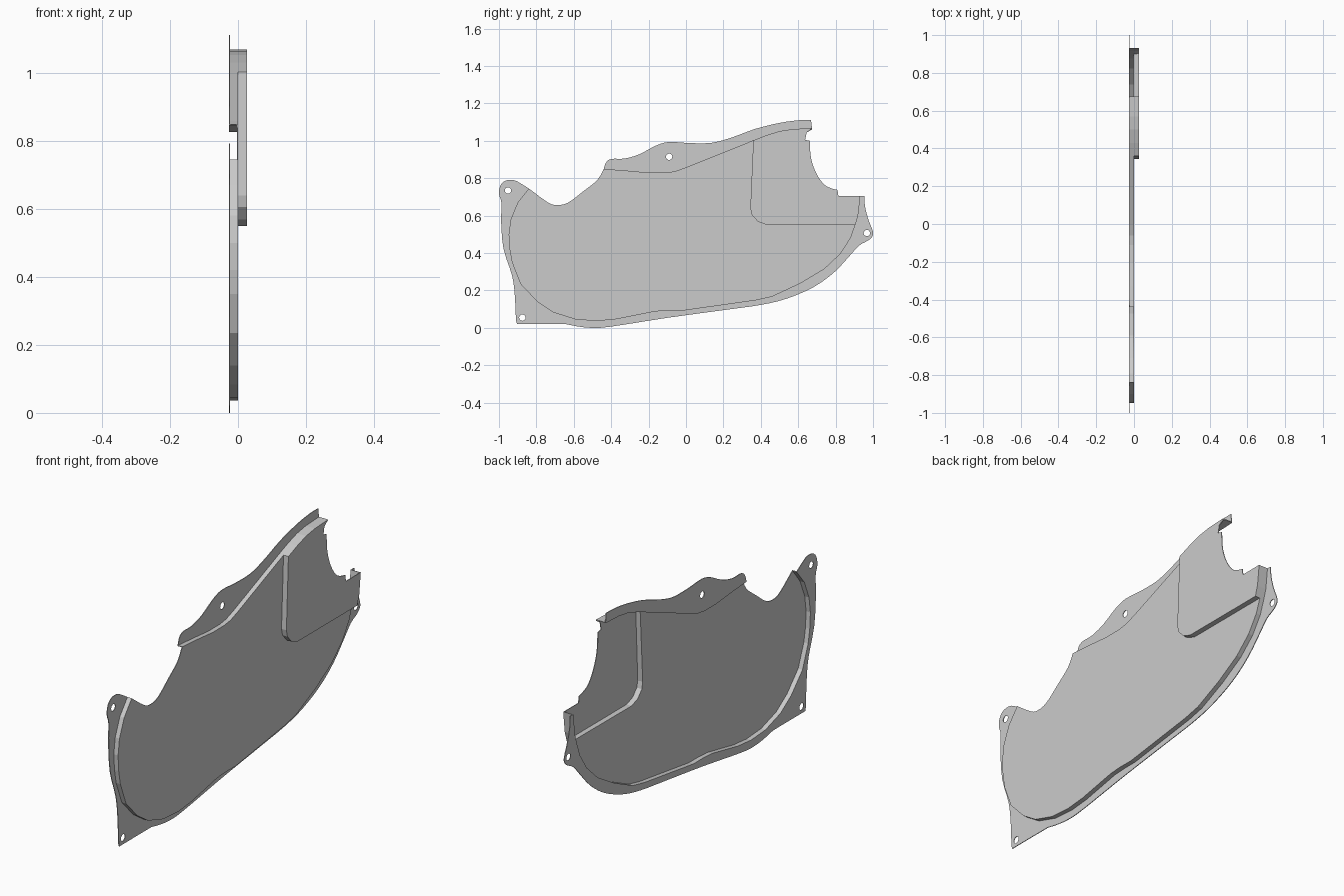
import bpy, bmesh, math
from mathutils import Vector
from mathutils.geometry import tessellate_polygon

X_FLANGE, X_PLATE, X_PAD, THICK = -0.0235, 0.0, 0.027, 0.0035


def smooth(pts, n=3):
    """Catmull-Rom curve through (y, z) points, ends kept."""
    p = [Vector(q) for q in pts]
    p = [p[0]] + p + [p[-1]]
    out = []
    for a, b, c, d in zip(p, p[1:], p[2:], p[3:]):
        for i in range(n):
            t = i / n
            out.append(0.5 * (2 * b + (c - a) * t + (2 * a - 5 * b + 4 * c - d) * t * t
                              + (3 * b - a - 3 * c + d) * t ** 3))
    return [tuple(v) for v in out] + [tuple(pts[-1])]


def circle(y, z, r=0.017, n=16):
    return [(y + r * math.cos(i * math.tau / n), z + r * math.sin(i * math.tau / n))
            for i in range(n)]


def flat(bm, x, *loops):
    """Flat sheet at depth x; further loops are holes."""
    tris = tessellate_polygon([[Vector((y, z, 0)) for y, z in lp] for lp in loops])
    vs = [bm.verts.new((x, y, z)) for lp in loops for y, z in lp]
    for t in tris:
        if len(set(t)) == 3:
            bm.faces.new([vs[i] for i in t])


def wall(bm, path, x0, x1):
    rows = [[bm.verts.new((x, y, z)) for y, z in path] for x in (x0, x1)]
    for i in range(len(path) - 1):
        bm.faces.new((rows[0][i], rows[0][i + 1], rows[1][i + 1], rows[1][i]))


# Outer edge of the lower flange, from upper left, round the bottom, to the right
left_edge = smooth([(-0.84, 0.745), (-0.88, 0.77), (-0.92, 0.79), (-0.965, 0.787), (-0.993, 0.76),
                    (-1.0, 0.715), (-0.987, 0.67), (-0.988, 0.56), (-0.975, 0.42), (-0.93, 0.28),
                    (-0.915, 0.17), (-0.908, 0.035), (-0.895, 0.022)])
bottom_edge = smooth([(-0.65, 0.022), (-0.58, 0.008), (-0.5, 0.0), (-0.4, 0.007), (-0.1, 0.054),
                      (0.2, 0.095), (0.4, 0.123), (0.54, 0.157), (0.68, 0.217), (0.79, 0.295),
                      (0.875, 0.385), (0.925, 0.44), (0.975, 0.468), (0.998, 0.492),
                      (0.998, 0.52), (0.975, 0.58), (0.957, 0.65), (0.953, 0.705)])

# Fold line between lower flange and rim wall, split where the pad begins
rim_low = [(-0.84, 0.745), (-0.9, 0.67), (-0.937, 0.58), (-0.948, 0.5), (-0.943, 0.42),
           (-0.93, 0.35), (-0.885, 0.235), (-0.795, 0.14), (-0.71, 0.083), (-0.59, 0.045),
           (-0.475, 0.037), (-0.37, 0.047), (-0.165, 0.088), (-0.1, 0.092), (-0.02, 0.092),
           (0.37, 0.147), (0.46, 0.167), (0.61, 0.237), (0.74, 0.315), (0.825, 0.395),
           (0.88, 0.48), (0.905, 0.55)]
rim_low_pad = [(0.905, 0.55), (0.92, 0.6), (0.932, 0.705)]

# Upper flange outer edge and its fold line
top_edge = smooth([(-0.44, 0.85), (-0.425, 0.888), (-0.395, 0.904), (-0.33, 0.905), (-0.25, 0.928),
                   (-0.16, 0.975), (-0.09, 0.994), (0.02, 0.988), (0.14, 0.99), (0.25, 1.02),
                   (0.37, 1.064), (0.5, 1.096), (0.6, 1.11), (0.668, 1.112)])
rim_top = [(-0.44, 0.85), (-0.33, 0.842), (-0.2, 0.83), (-0.11, 0.83), (-0.06, 0.837),
           (0.0, 0.858), (0.36, 1.003)]
rim_top_pad = [(0.36, 1.003), (0.43, 1.03), (0.5, 1.052), (0.57, 1.063), (0.674, 1.068)]

# Open cut-outs: left saddle in the plate and the round bite in the pad
saddle = smooth([(-0.84, 0.745), (-0.74, 0.672), (-0.69, 0.657), (-0.63, 0.67),
                 (-0.55, 0.73), (-0.475, 0.79), (-0.44, 0.85)])
bite = ([(0.674, 1.068), (0.645, 1.045), (0.637, 1.005)]
        + smooth([(0.662, 1.0), (0.668, 0.91), (0.695, 0.83), (0.735, 0.77), (0.775, 0.747), (0.81, 0.738)])
        + [(0.815, 0.705), (0.932, 0.705)])

# Step between plate and raised pad
step = [(0.36, 1.003), (0.344, 0.64), (0.352, 0.605), (0.385, 0.568), (0.435, 0.55), (0.905, 0.55)]

bm = bmesh.new()
# Lower flange with three bolt holes, upper flange with one
lower = left_edge + bottom_edge + rim_low_pad[::-1] + rim_low[-2:0:-1]
flat(bm, X_FLANGE, lower, circle(-0.952, 0.735), circle(-0.875, 0.055), circle(0.967, 0.507))
flat(bm, X_FLANGE, top_edge + rim_top_pad[::-1] + rim_top[-2:0:-1], circle(-0.09, 0.915))
# Main plate and raised pad
flat(bm, X_PLATE, rim_low + step[-2::-1] + rim_top[-2::-1] + saddle[-2:0:-1])
flat(bm, X_PAD, step + rim_low_pad[1:] + bite[-2::-1] + rim_top_pad[-2:0:-1])
# Rim walls and step wall
for path in (rim_low, rim_low_pad, rim_top, rim_top_pad):
    wall(bm, path, X_FLANGE, X_PLATE)
for path in (rim_low_pad, rim_top_pad, step):
    wall(bm, path, X_PLATE, X_PAD)

# Weld into one pressed sheet, facing +x
bmesh.ops.remove_doubles(bm, verts=bm.verts, dist=0.0002)
bmesh.ops.recalc_face_normals(bm, faces=bm.faces)
bm.normal_update()
if sum(f.normal.x * f.calc_area() for f in bm.faces) < 0:
    bmesh.ops.reverse_faces(bm, faces=bm.faces)
mesh = bpy.data.meshes.new("cover_panel")
bm.to_mesh(mesh)
bm.free()
panel = bpy.data.objects.new("cover_panel", mesh)
bpy.context.collection.objects.link(panel)

# Sheet thickness on the back side
solid = panel.modifiers.new("thickness", 'SOLIDIFY')
solid.thickness = THICK
solid.offset = -1
solid.use_even_offset = True
